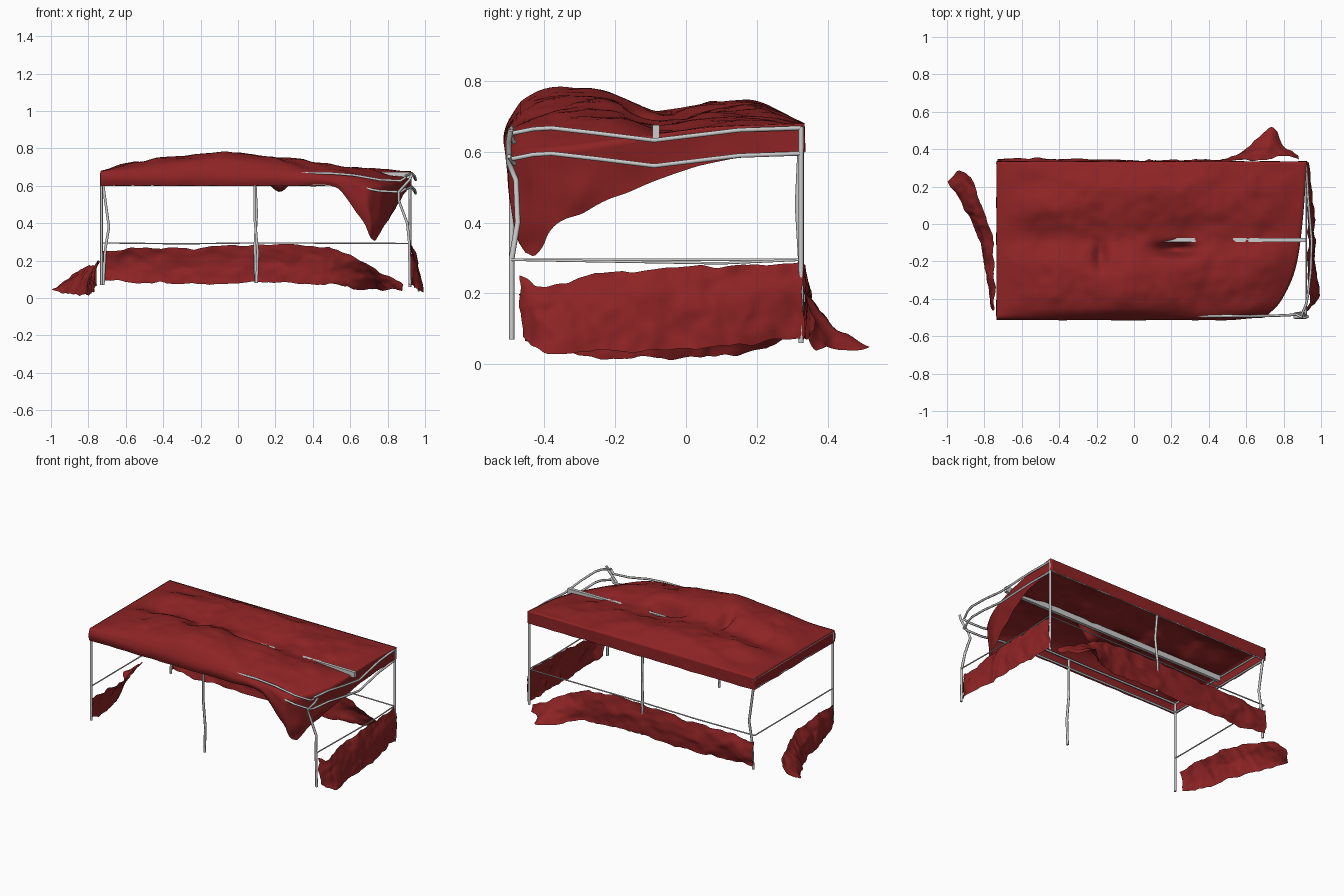
import bpy, bmesh, math
from mathutils import Vector, noise

if "Cube" in bpy.data.objects:
    bpy.data.objects.remove(bpy.data.objects["Cube"])

red = bpy.data.materials.new("red_cloth")
red.diffuse_color = (0.27, 0.017, 0.018, 1)
red.use_nodes = True
red.node_tree.nodes["Principled BSDF"].inputs["Base Color"].default_value = red.diffuse_color


def spline(keys, vals, t):
    """Smooth curve through values (numbers or vectors) at the given keys."""
    n = len(keys)
    i = 0
    while i < n - 2 and t > keys[i + 1]:
        i += 1

    def slope(k):
        a, b = max(k - 1, 0), min(k + 1, n - 1)
        return (vals[b] - vals[a]) / (keys[b] - keys[a])
    h = keys[i + 1] - keys[i]
    s = min(max((t - keys[i]) / h, 0), 1)
    s2, s3 = s * s, s * s * s
    return (vals[i] * (2*s3 - 3*s2 + 1) + slope(i) * (h * (s3 - 2*s2 + s))
            + vals[i + 1] * (3*s2 - 2*s3) + slope(i + 1) * (h * (s3 - s2)))


def wrinkle(p, size, amount):
    return noise.noise_vector(p * size) * amount


def dent(x, y, cx, cy, wx, wy, depth):
    return depth * math.exp(-((x - cx) / wx) ** 2 - ((y - cy) / wy) ** 2)


def finish(name, bm):
    bmesh.ops.remove_doubles(bm, verts=bm.verts, dist=0.0005)
    me = bpy.data.meshes.new(name)
    bm.to_mesh(me)
    bm.free()
    me.shade_smooth()
    me.materials.append(red)
    ob = bpy.data.objects.new(name, me)
    bpy.context.collection.objects.link(ob)
    return ob


def fill(bm, rows):
    for a, b in zip(rows, rows[1:]):
        for k in range(len(a) - 1):
            bm.faces.new((a[k], a[k + 1], b[k + 1], b[k]))


def tube(name, pts, r=0.007):
    cu = bpy.data.curves.new(name, 'CURVE')
    cu.dimensions = '3D'
    cu.bevel_depth = r
    cu.bevel_resolution = 1
    cu.use_fill_caps = True
    sp = cu.splines.new('POLY')
    sp.points.add(len(pts) - 1)
    for q, p in zip(sp.points, pts):
        q.co = (*p, 1)
    ob = bpy.data.objects.new(name, cu)
    bpy.context.collection.objects.link(ob)


def skirt(name, stations):
    """Fallen cloth strip; each station is top, middle and bottom point."""
    keys = list(range(len(stations)))
    rails = [[Vector(s[k]) for s in stations] for k in range(3)]
    bm = bmesh.new()
    rows = []
    n = 90
    for i in range(n + 1):
        t = i / n * keys[-1]
        sec = [spline(keys, r, t) for r in rails]
        row = []
        for j in range(17):
            p = spline([0, 0.5, 1], sec, j / 16)
            p = p + wrinkle(p, 11, 0.014) + wrinkle(p, 26, 0.007)
            p.z = max(p.z, 0.001)
            row.append(bm.verts.new(p))
        rows.append(row)
    fill(bm, rows)
    finish(name, bm)


# canopy roof: sagging hip shape with a collapsed front right corner
ys = [-0.5, -0.46, -0.35, -0.2, -0.08, 0.08, 0.2, 0.335]
xs = [0, 0.14, 0.32, 0.44, 0.56, 0.75, 0.9, 1]
heights = [Vector(r) for r in (
    (.68, .68, .69, .69, .68, .67, .64, .58),
    (.68, .71, .735, .745, .73, .69, .66, .60),
    (.68, .73, .765, .785, .76, .715, .67, .61),
    (.68, .735, .745, .755, .75, .715, .68, .63),
    (.68, .69, .705, .715, .68, .685, .66, .65),
    (.68, .73, .735, .735, .72, .70, .68, .67),
    (.68, .71, .73, .735, .73, .70, .685, .675),
    (.68,) * 8)]
edge_y, edge_x = [-0.5, -0.42, -0.25, 0, 0.335], [.70, .78, .86, .90, .925]
NU, NV = 90, 50
bm = bmesh.new()
grid = []
for j in range(NV + 1):
    y = -0.5 + 0.835 * j / NV
    row_h = list(spline(ys, heights, y))
    xr = spline(edge_y, edge_x, y)
    row = []
    for i in range(NU + 1):
        u = i / NU
        x = -0.735 + u * (xr + 0.735)
        p = Vector((x, y, spline(xs, row_h, u)))
        inner = min(1, 8 * min(u, 1 - u), 8 * min(j, NV - j) / NV)
        p.z += inner * (0.016 * noise.noise(p * 7) + 0.006 * noise.noise(p * 18))
        # pockets of slack cloth fallen between the bars
        p.z -= dent(x, y, .22, -.135, .10, .03, .13)
        p.z -= dent(x, y, -.18, -.17, .035, .07, .06)
        row.append(bm.verts.new(p))
    grid.append(row)
fill(bm, grid)

# canopy valance: hangs round the whole edge, long at the collapsed corner
loop = ([(v, 'front') for v in grid[0][:-1]]
        + [(r[-1], 'right') for r in grid[:-1]]
        + [(v, 'back') for v in grid[-1][:0:-1]]
        + [(r[0], 'left') for r in grid[:0:-1]])
loop.append(loop[0])
tip = Vector((0.73, -0.43, 0))
columns = []
for v, side in loop:
    p = v.co.copy()
    low = 0.60
    if side == 'front':
        low = spline([-.74, .3, .52, .58, .66, .70], [.60, .60, .59, .48, .36, .31], p.x)
    elif side == 'right':
        low = spline([-.5, -.43, -.3, -.2, -.1, .1, .335],
                     [.31, .30, .38, .42, .475, .565, .60], p.y)
    pull = min(1, max(0, (0.6 - low) / 0.3)) * 0.7
    end = Vector((p.x, p.y, 0)).lerp(tip, pull)
    end.z = low
    col = [v]
    for k in range(1, 13):
        s = k / 12
        q = p.lerp(end, s)
        if side == 'front':
            q.y -= 0.012 * math.sin(math.pi * s) + 0.004 * s
        q += wrinkle(q, 10, (0.004 + 0.03 * pull) * s)
        col.append(bm.verts.new(q))
    columns.append(col)
fill(bm, columns)
bmesh.ops.recalc_face_normals(bm, faces=bm.faces)
finish("canopy", bm)

# torn lower skirts: top, middle, bottom of each station
skirt("back_skirt", [
    ((-.73, .33, .25), (-.73, .345, .16), (-.72, .335, .09)),
    ((-.5, .33, .27), (-.5, .35, .18), (-.5, .33, .08)),
    ((-.25, .33, .265), (-.25, .345, .17), (-.25, .335, .075)),
    ((.1, .33, .29), (.1, .335, .18), (.1, .33, .08)),
    ((.4, .33, .28), (.4, .345, .17), (.4, .335, .075)),
    ((.58, .34, .24), (.58, .37, .14), (.57, .38, .06)),
    ((.70, .35, .18), (.71, .41, .11), (.73, .52, .04)),
    ((.79, .36, .12), (.80, .38, .08), (.81, .41, .04)),
    ((.88, .35, .08), (.88, .36, .06), (.88, .37, .04))])
skirt("right_skirt", [
    ((.925, .33, .29), (.93, .33, .18), (.925, .33, .08)),
    ((.925, .18, .275), (.95, .18, .16), (.945, .18, .06)),
    ((.93, 0, .275), (.965, 0, .16), (.965, 0, .045)),
    ((.93, -.2, .26), (.96, -.2, .15), (.97, -.2, .04)),
    ((.935, -.35, .23), (.97, -.36, .13), (.995, -.36, .035)),
    ((.93, -.42, .225), (.96, -.43, .14), (.97, -.42, .045)),
    ((.915, -.465, .26), (.92, -.47, .16), (.925, -.47, .07))])
skirt("left_skirt", [
    ((-.74, -.47, .20), (-.755, -.46, .13), (-.75, -.45, .06)),
    ((-.745, -.3, .19), (-.785, -.3, .11), (-.78, -.3, .03)),
    ((-.75, -.1, .185), (-.80, -.1, .10), (-.83, -.1, .015)),
    ((-.79, .02, .175), (-.84, .02, .10), (-.88, .02, .02)),
    ((-.83, .13, .16), (-.89, .13, .10), (-.93, .12, .03)),
    ((-.87, .25, .13), (-.94, .275, .09), (-.99, .23, .045))])

# legs, several of them bent
X0, XM, X1, Y0, Y1 = -0.73, 0.095, 0.92, -0.492, 0.325
tube("front_left_leg", [(X0, Y0, .07), (X0, Y0, .67)], .008)
tube("back_left_leg", [(X0 + .01, Y1, .07), (-.71, Y1, .26), (-.69, Y1, .38),
                       (-.715, Y1, .56), (X0, Y1, .67)], .008)
tube("front_middle_leg", [(.10, Y0, .08), (.105, Y0, .25), (.09, Y0, .42), (.09, Y0, .66)], .008)
tube("back_middle_leg", [(.095, Y1, .08), (.09, Y1, .28), (.10, Y1 - .01, .45), (.09, Y1, .66)], .008)
tube("back_right_leg", [(X1, Y1, .06), (X1, Y1, .67)], .008)
tube("front_right_leg", [(X1, Y0, .07), (.915, Y0, .30), (.905, -.475, .40),
                         (.86, -.48, .52), (.86, -.50, .57), (.915, -.50, .63), (.93, -.495, .66)], .008)

# lower bars
tube("back_lower_bar", [(X0, Y1, .295), (-.3, Y1, .29), (.1, Y1, .295), (X1, Y1, .292)], .004)
tube("left_lower_bar", [(X0, Y0, .295), (X0, Y1, .295)], .004)
tube("right_lower_bar", [(X1, Y0, .295), (X1, .1, .285), (X1, Y1, .295)], .004)

# double top rails: straight on the left and back, buckled at the front right
for name, z in (("upper", .667), ("lower", .607)):
    tube(f"back_{name}_rail", [(X0, Y1, z), (X1, Y1, z)], .006)
    tube(f"left_{name}_rail", [(X0, Y0, z), (X0, Y1, z)], .006)
    tube(f"front_{name}_rail", [(X0, Y0, z), (.5, Y0, z), (.62, -.493, z - .01), (.76, -.49, z - .035),
                                (.87, -.485, z - .04), (.90, -.50, z - .02)], .007)
    drop = 0 if name == "upper" else .012
    tube(f"right_{name}_rail", [(X1, Y1, z - drop), (.93, .15, z - .006 - drop), (.95, -.09, z - .035 - drop),
                                (.945, -.25, z - .015 - drop), (.93, -.38, z - drop),
                                (.92, -.43, z - .003 - drop), (.895, -.49, z - .015 - drop)], .007)

# ridge bar
bpy.ops.mesh.primitive_cube_add(size=1, location=((X0 + X1) / 2, -.085, .657))
bar = bpy.context.object
bar.name = "ridge_bar"
bar.scale = (X1 - X0, .02, .036)
